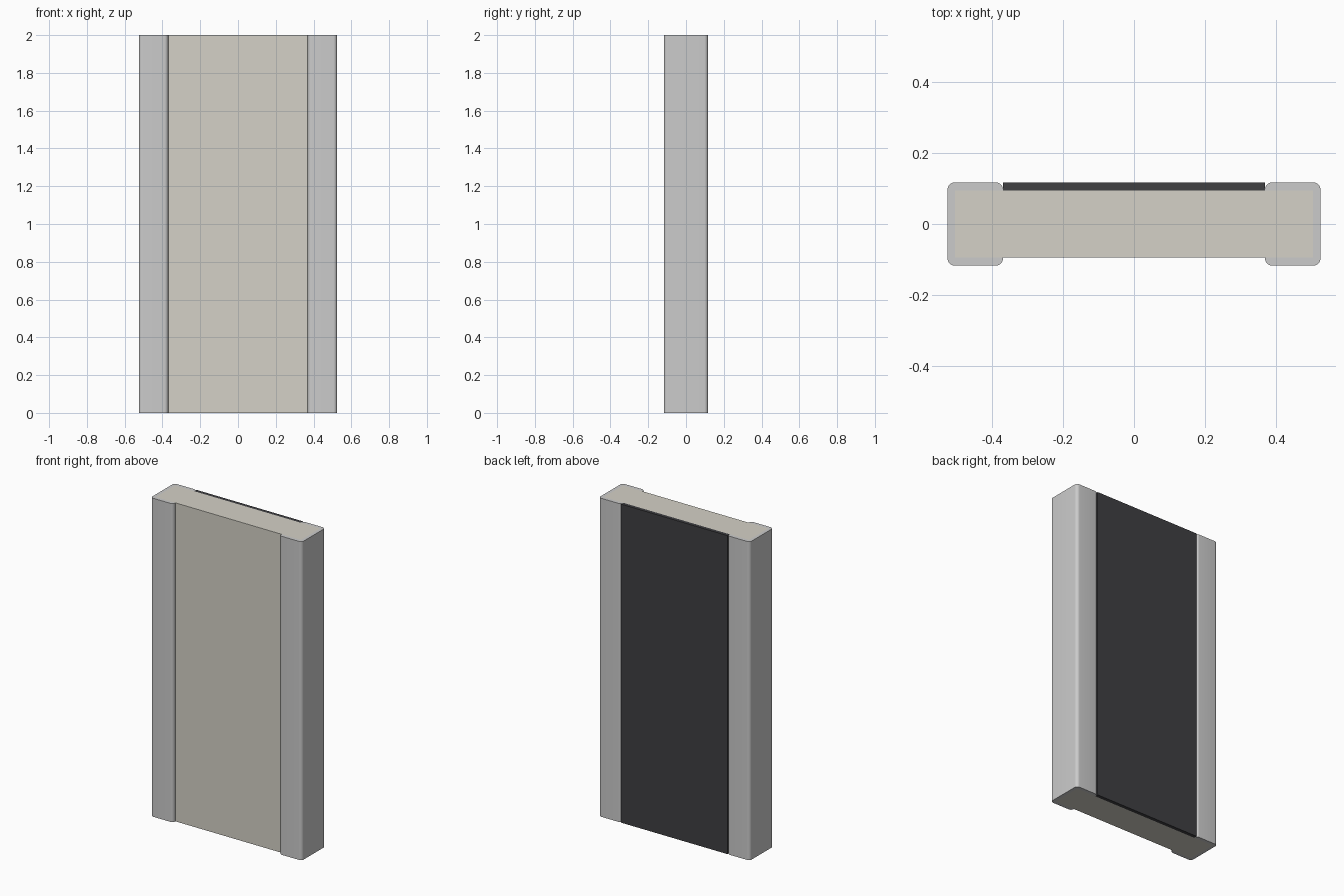
import bpy, bmesh, math

if "Cube" in bpy.data.objects:
    bpy.data.objects.remove(bpy.data.objects["Cube"])

HEIGHT = 2.0
HALF_X, HALF_Y = 0.525, 0.117      # outside of the end caps
CORE_X, CORE_Y = 0.504, 0.095      # core slab
CAP_IN = 0.369                     # inner edge of the end caps
R = 0.02                           # cap corner radius


def material(name, color):
    m = bpy.data.materials.new(name)
    m.diffuse_color = color
    m.use_nodes = True
    m.node_tree.nodes["Principled BSDF"].inputs["Base Color"].default_value = m.diffuse_color
    return m


def extrude_profile(name, points, mat=None):
    """Extrude a closed counter-clockwise xy profile up the full height."""
    bm = bmesh.new()
    face = bm.faces.new([bm.verts.new((x, y, 0)) for x, y in points])
    out = bmesh.ops.extrude_face_region(bm, geom=[face])
    top = [v for v in out["geom"] if isinstance(v, bmesh.types.BMVert)]
    bmesh.ops.translate(bm, verts=top, vec=(0, 0, HEIGHT))
    bmesh.ops.recalc_face_normals(bm, faces=bm.faces)
    mesh = bpy.data.meshes.new(name)
    bm.to_mesh(mesh)
    bm.free()
    obj = bpy.data.objects.new(name, mesh)
    bpy.context.collection.objects.link(obj)
    if mat:
        mesh.materials.append(mat)
    bpy.ops.object.select_all(action='DESELECT')
    obj.select_set(True)
    bpy.context.view_layer.objects.active = obj
    bpy.ops.object.shade_smooth_by_angle(angle=math.radians(30))
    return obj


def rect(x, y0, y1):
    return [(-x, y0), (x, y0), (x, y1), (-x, y1)]


def arc(cx, cy, start, steps=8):
    angles = [math.radians(start + 90 * i / steps) for i in range(steps + 1)]
    return [(cx + R * math.cos(a), cy + R * math.sin(a)) for a in angles]


# Pale core slab
extrude_profile("core_slab", rect(CORE_X, -CORE_Y, CORE_Y),
                material("pale_ceramic", (0.66, 0.64, 0.57, 1)))

# Dark coating on the back
extrude_profile("back_coating", rect(CAP_IN, CORE_Y, HALF_Y),
                material("dark_coating", (0.05, 0.05, 0.055, 1)))

# C-shaped end caps wrapping both long edges
cap = (arc(CAP_IN + R, -HALF_Y + R, 180) + arc(HALF_X - R, -HALF_Y + R, 270)
       + arc(HALF_X - R, HALF_Y - R, 0) + arc(CAP_IN + R, HALF_Y - R, 90)
       + [(CAP_IN, CORE_Y), (CORE_X, CORE_Y), (CORE_X, -CORE_Y), (CAP_IN, -CORE_Y)])
metal = material("metal_grey", (0.58, 0.58, 0.56, 1))
for side, sign in (("right", 1), ("left", -1)):
    extrude_profile(f"{side}_end_cap", [(sign * x, y) for x, y in cap], metal)
